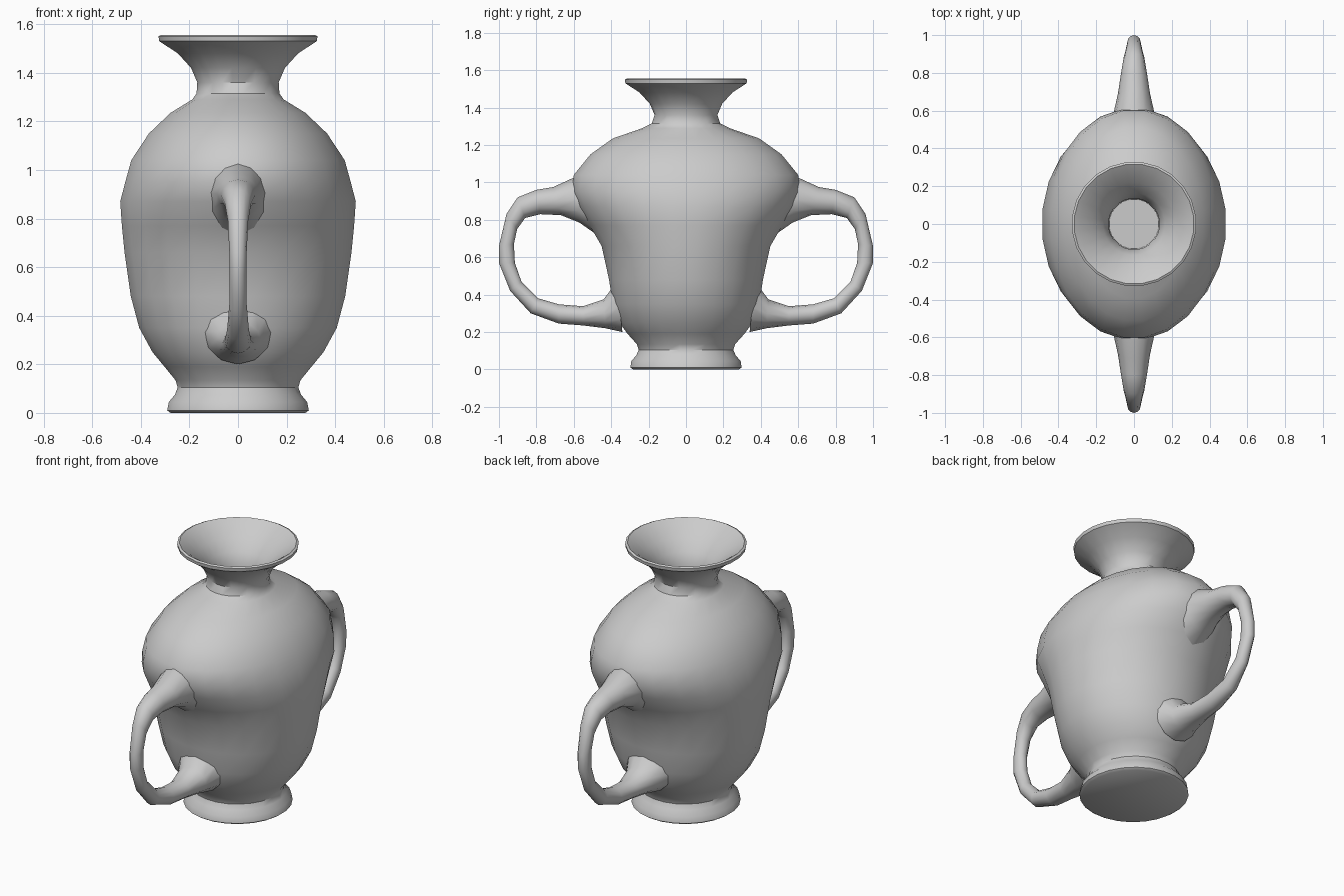
import bpy, bmesh
from math import sin, cos, pi, radians


def loft(name, rings):
    """Skin a list of equal-length point rings and cap both ends."""
    bm = bmesh.new()
    rows = [[bm.verts.new(p) for p in ring] for ring in rings]
    n = len(rows[0])
    for a, b in zip(rows, rows[1:]):
        for i in range(n):
            j = (i + 1) % n
            bm.faces.new((a[i], a[j], b[j], b[i]))
    bm.faces.new(rows[0][::-1])
    bm.faces.new(rows[-1])
    bmesh.ops.recalc_face_normals(bm, faces=bm.faces)
    me = bpy.data.meshes.new(name)
    bm.to_mesh(me)
    bm.free()
    ob = bpy.data.objects.new(name, me)
    bpy.context.collection.objects.link(ob)
    bpy.ops.object.select_all(action='DESELECT')
    ob.select_set(True)
    bpy.context.view_layer.objects.active = ob
    bpy.ops.object.shade_smooth_by_angle(angle=radians(40))
    return ob


def ellipse(z, rx, ry, n=24):
    return [(rx * cos(2 * pi * (i + .5) / n), ry * sin(2 * pi * (i + .5) / n), z)
            for i in range(n)]


# Vase body: height, half width, half depth, from foot to lip and down the throat
profile = [
    (0.0, .28, .285), (.01, .294, .30), (.045, .287, .295), (.075, .262, .268),
    (.105, .25, .255), (.135, .26, .265), (.19, .305, .315), (.25, .355, .36),
    (.35, .41, .395), (.48, .445, .415), (.66, .471, .455), (.77, .482, .52),
    (.87, .489, .585), (.95, .468, .615), (1.04, .443, .605), (1.15, .37, .515),
    (1.235, .28, .395), (1.29, .19, .235), (1.315, .172, .185), (1.36, .169, .169),
    (1.42, .195, .195), (1.48, .25, .25), (1.53, .327, .327), (1.55, .33, .33),
    (1.556, .318, .318), (1.535, .285, .285), (1.48, .22, .22), (1.42, .165, .165),
    (1.36, .136, .136), (1.2, .132, .132),
]
loft("vase_body", [ellipse(*p) for p in profile])

# Handle: outer edge (y, z), inner edge (y, z), half width
stations = [
    (.44, 1.04, .42, .68, .16), (.59, 1.03, .57, .785, .11),
    (.71, .975, .67, .825, .085), (.80, .96, .78, .83, .07),
    (.90, .92, .86, .81, .055), (.96, .83, .903, .75, .042),
    (1.0, .66, .92, .67, .036), (1.0, .57, .915, .57, .035),
    (.94, .42, .88, .47, .036), (.83, .30, .79, .38, .045),
    (.68, .245, .68, .348, .055), (.55, .235, .55, .338, .065),
    (.43, .22, .44, .375, .095), (.34, .20, .37, .47, .14),
]


def section(yo, zo, yi, zi, w, n=12):
    ring = []
    for i in range(n):
        a = 2 * pi * i / n
        t = .5 + .5 * cos(a)
        ring.append((w * sin(a), yi + (yo - yi) * t, zi + (zo - zi) * t))
    return ring


handles = loft("handles", [section(*s) for s in stations])
mirror = handles.modifiers.new("both_sides", 'MIRROR')
mirror.use_axis = (False, True, False)
mirror.use_clip = False
